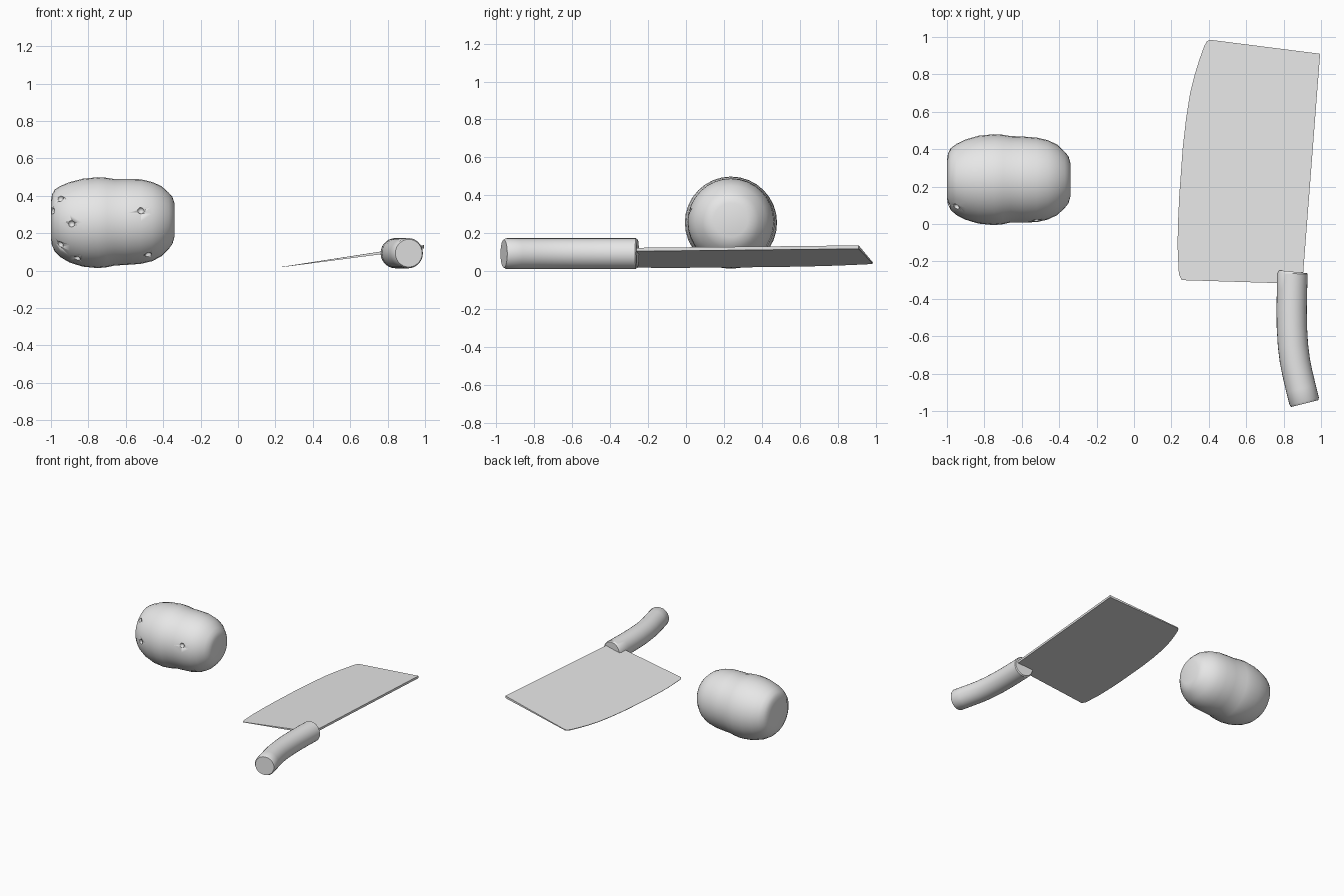
import bpy, bmesh, math
from mathutils import Vector

if "Cube" in bpy.data.objects:
    bpy.data.objects.remove(bpy.data.objects["Cube"])

grey = bpy.data.materials.new("plain grey")
grey.diffuse_color = (0.8, 0.8, 0.8, 1)
grey.use_nodes = True
grey.node_tree.nodes["Principled BSDF"].inputs["Base Color"].default_value = grey.diffuse_color


def make_object(name, bm, angle=40):
    bmesh.ops.recalc_face_normals(bm, faces=bm.faces)
    me = bpy.data.meshes.new(name)
    bm.to_mesh(me)
    bm.free()
    ob = bpy.data.objects.new(name, me)
    bpy.context.collection.objects.link(ob)
    me.materials.append(grey)
    bpy.ops.object.select_all(action='DESELECT')
    bpy.context.view_layer.objects.active = ob
    ob.select_set(True)
    bpy.ops.object.shade_smooth_by_angle(angle=math.radians(angle))
    return ob


def loft(bm, rings):
    """Skin a list of rings of points and cap both ends."""
    rows = [[bm.verts.new(p) for p in r] for r in rings]
    n = len(rows[0])
    for a, b in zip(rows, rows[1:]):
        for i in range(n):
            j = (i + 1) % n
            bm.faces.new((a[i], a[j], b[j], b[i]))
    bm.faces.new(rows[0])
    bm.faces.new(rows[-1])


# Potato: x, radius, centre y, centre z
PROFILE = [(-1.0, .10, .24, .27), (-.995, .135, .24, .27), (-.98, .165, .24, .268),
           (-.95, .19, .238, .262), (-.90, .215, .237, .258), (-.83, .235, .237, .256),
           (-.75, .243, .237, .256), (-.70, .239, .238, .257), (-.66, .231, .239, .258),
           (-.60, .23, .238, .26), (-.52, .226, .236, .262), (-.46, .212, .236, .262),
           (-.41, .188, .236, .264), (-.37, .15, .236, .266), (-.35, .125, .236, .268),
           (-.34, .09, .236, .27)]
SIDES = 32
bm = bmesh.new()
loft(bm, [[(x, cy + r * math.cos(2 * math.pi * i / SIDES), cz + r * math.sin(2 * math.pi * i / SIDES))
           for i in range(SIDES)] for x, r, cy, cz in PROFILE])
potato = make_object("potato", bm, 50)

# Small eyes dented into the potato skin: x and angle round the body
EYES = [(-.95, 140), (-.89, 182), (-.95, 220), (-.86, 238), (-.52, 165), (-.48, 235), (-.99, 160)]
bm = bmesh.new()
for x, deg in EYES:
    lo, hi = next((p, q) for p, q in zip(PROFILE, PROFILE[1:]) if p[0] <= x <= q[0])
    t = (x - lo[0]) / (hi[0] - lo[0])
    r, cy, cz = [lo[k] + t * (hi[k] - lo[k]) for k in (1, 2, 3)]
    a = math.radians(deg)
    made = bmesh.ops.create_icosphere(bm, subdivisions=2, radius=.018)
    bmesh.ops.translate(bm, verts=made["verts"],
                        vec=(x, cy + r * math.cos(a), cz + r * math.sin(a)))
cutter = make_object("eye_cutter", bm)
cutter.hide_render = True
cutter.hide_viewport = True
cut = potato.modifiers.new("eyes", 'BOOLEAN')
cut.operation = 'DIFFERENCE'
cut.object = cutter

# Blade: tilted wedge with a curved cutting edge on the left
OUTLINE = [(.255, -.30), (.24, -.27), (.233, -.12), (.235, 0), (.242, .15), (.26, .4),
           (.278, .56), (.30, .7), (.325, .80), (.35, .88), (.375, .95), (.39, .977),
           (.405, .985), (.995, .91), (.90, -.32)]
bm = bmesh.new()
rings = []
for side in (-1, 1):
    rings.append([(x, y, .02 + .142 * (x - .24) + side * (.001 + .008 * min(1, (x - .23) / .65)))
                  for x, y in OUTLINE])
loft(bm, rings)
make_object("blade", bm, 30)

# Handle: curved round grip with slightly rounded ends
PATH = [(.849, -.255), (.848, -.265), (.845, -.35), (.843, -.45), (.844, -.55), (.85, -.65),
        (.860, -.73), (.874, -.80), (.893, -.88), (.910, -.948), (.913, -.960)]
SIDES = 28
bm = bmesh.new()
rings = []
for k, (x, y) in enumerate(PATH):
    a, b = PATH[max(k - 1, 0)], PATH[min(k + 1, len(PATH) - 1)]
    across = Vector((-(b[1] - a[1]), b[0] - a[0], 0)).normalized()
    r = .074 if k in (0, len(PATH) - 1) else .081
    rings.append([Vector((x, y, .093)) + across * r * math.cos(2 * math.pi * i / SIDES)
                  + Vector((0, 0, r * math.sin(2 * math.pi * i / SIDES))) for i in range(SIDES)])
loft(bm, rings)
make_object("handle", bm, 30)
